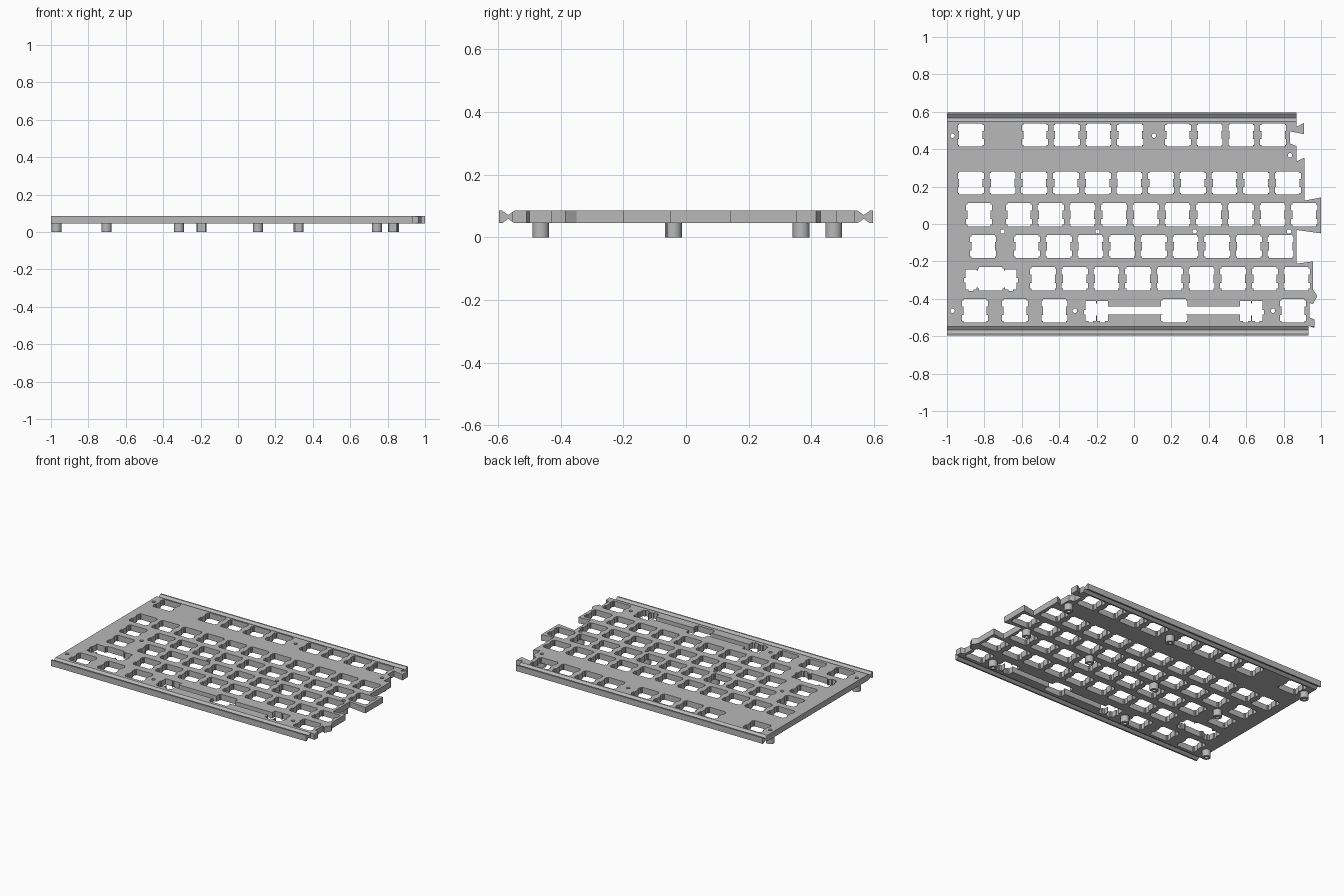
import bpy, bmesh, math
from mathutils import Vector

if "Cube" in bpy.data.objects:
    bpy.data.objects.remove(bpy.data.objects["Cube"], do_unlink=True)

grey = bpy.data.materials.new("plate_grey")
grey.use_nodes = True
grey.diffuse_color = (0.48, 0.48, 0.48, 1)
grey.node_tree.nodes["Principled BSDF"].inputs["Base Color"].default_value = (0.48, 0.48, 0.48, 1)

BOTTOM, TOP, MID = 0.045, 0.085, 0.065
PITCH = 0.1695


def prism(bm, points, offset):
    """Add a closed solid: a loop of points swept along offset."""
    verts = [bm.verts.new(p) for p in points]
    face = bm.faces.new(verts)
    moved = bmesh.ops.extrude_face_region(bm, geom=[face])["geom"]
    bmesh.ops.translate(bm, vec=Vector(offset),
                        verts=[g for g in moved if isinstance(g, bmesh.types.BMVert)])


def make_object(name, bm):
    bmesh.ops.recalc_face_normals(bm, faces=bm.faces[:])
    mesh = bpy.data.meshes.new(name)
    bm.to_mesh(mesh)
    bm.free()
    mesh.materials.append(grey)
    obj = bpy.data.objects.new(name, mesh)
    bpy.context.collection.objects.link(obj)
    return obj


def boolean(obj, other, operation):
    mod = obj.modifiers.new(operation.title(), "BOOLEAN")
    mod.operation = operation
    mod.solver = "EXACT"
    mod.use_self = True
    mod.object = other
    bpy.context.view_layer.objects.active = obj
    bpy.ops.object.modifier_apply(modifier=mod.name)


def cut(bm, points, cx=0, cy=0):
    prism(bm, [(cx + x, cy + y, -0.05) for x, y in points], (0, 0, 0.2))


def cut_box(bm, x0, x1, y0, y1):
    cut(bm, [(x0, y0), (x1, y0), (x1, y1), (x0, y1)])


def circle(r, n=20):
    return [(r * math.cos(2 * math.pi * i / n), r * math.sin(2 * math.pi * i / n)) for i in range(n)]


# Switch opening: a square with two clip notches on each side
quarter = [(0.0625, 0.0225), (0.07, 0.0225), (0.07, 0.054), (0.0625, 0.054), (0.0625, 0.0625)]
right_half = [(x, -y) for x, y in reversed(quarter)] + quarter
SWITCH = right_half + [(-x, -y) for x, y in right_half]

# Rows of switch openings: height, then (first x, count) runs
rows = [
    (0.476, [(-0.872, 1), (-0.529, 4), (0.235, 4)]),
    (0.219, [(-0.872, 11)]),
    (0.05, [(-0.829, 1), (-0.615, 10)]),
    (-0.12, [(-0.807, 1), (-0.572, 9)]),
    (-0.292, [(-0.765, 1), (-0.486, 9)]),
    (-0.464, [(-0.85, 1), (-0.636, 1), (-0.425, 1), (0.215, 1), (0.85, 1)]),
]
cut_bm = bmesh.new()
for y, runs in rows:
    for x, count in runs:
        for i in range(count):
            cut(cut_bm, SWITCH, x + i * PITCH, y)

# Stabiliser openings beside the wide left key
kx, ky = -0.765, -0.292
cut_box(cut_bm, kx - 0.1, kx + 0.1, ky - 0.047, ky + 0.044)
for s in (-1, 1):
    c = kx + s * 0.106
    cut_box(cut_bm, c - 0.03, c + 0.03, ky - 0.058, ky + 0.05)
    cut_box(cut_bm, c - 0.013, c + 0.013, ky - 0.067, ky)
    cut_box(cut_bm, c - 0.038, c + 0.038, ky - 0.022, ky + 0.003)

# Long bar slot with a double stabiliser opening at each end
by = -0.464
cut_box(cut_bm, -0.15, 0.58, by - 0.02, by + 0.024)
for c in (-0.2, 0.628):
    cut_box(cut_bm, c - 0.05, c + 0.05, by - 0.025, by + 0.04)
    for s in (-1, 1):
        m = c + s * 0.031
        cut_box(cut_bm, m - 0.029, m + 0.029, by - 0.054, by + 0.052)
        cut_box(cut_bm, m - 0.013, m + 0.013, by - 0.063, by)
        cut_box(cut_bm, m, m + s * 0.036, by - 0.02, by + 0.005)

# Screw holes
posts = [(-0.97, 0.472), (0.107, 0.472), (0.834, 0.368), (-0.703, -0.04), (-0.195, -0.04),
         (0.324, -0.04), (0.829, -0.04), (-0.97, -0.464), (-0.316, -0.464), (0.743, -0.464)]
for x, y in posts:
    cut(cut_bm, circle(0.012), x, y)
cutter = make_object("opening_cutter", cut_bm)
cutter.hide_render = True

# Plate: cross-section with a V groove above and below along both long edges
half = TOP - MID
edge = [(0.597, half), (0.587, half), (0.568, 0.006), (0.548, half)]
upper = edge + [(-y, z) for y, z in reversed(edge)]
section = upper + [(y, -z) for y, z in reversed(upper)]
plate_bm = bmesh.new()
prism(plate_bm, [(-1, y, MID + z) for y, z in section], (2.1, 0, 0))
plate = make_object("switch_plate", plate_bm)

# Stepped right-hand outline
outline = [(-1.2, 0.7), (0.87, 0.7), (0.87, 0.52), (0.91, 0.54), (0.91, 0.48), (0.835, 0.495),
           (0.835, 0.43), (0.87, 0.415), (0.87, 0.335), (0.912, 0.355), (0.912, 0.125),
           (1, 0.142), (1, -0.05), (0.87, -0.032), (0.87, -0.212), (0.957, -0.2),
           (0.957, -0.35), (0.98, -0.385), (0.955, -0.43), (0.937, -0.42), (0.937, -0.5),
           (0.965, -0.51), (0.965, -0.555), (0.933, -0.545), (0.933, -0.7), (-1.2, -0.7)]
outline_bm = bmesh.new()
cut(outline_bm, outline)
shape = make_object("outline_cutter", outline_bm)
shape.hide_render = True

# Standoff posts under the plate
post_bm = bmesh.new()
for x, y in posts:
    prism(post_bm, [(x + u, y + v, 0) for u, v in circle(0.027, 32)], (0, 0, BOTTOM + 0.002))
standoffs = make_object("standoff_posts", post_bm)

boolean(plate, shape, "INTERSECT")
boolean(plate, cutter, "DIFFERENCE")
boolean(standoffs, cutter, "DIFFERENCE")
for helper in (cutter, shape):
    bpy.data.objects.remove(helper, do_unlink=True)

# Smooth the round posts, keep their rims sharp
bpy.ops.object.select_all(action="DESELECT")
standoffs.select_set(True)
bpy.context.view_layer.objects.active = standoffs
bpy.ops.object.shade_smooth_by_angle(angle=math.radians(30))
